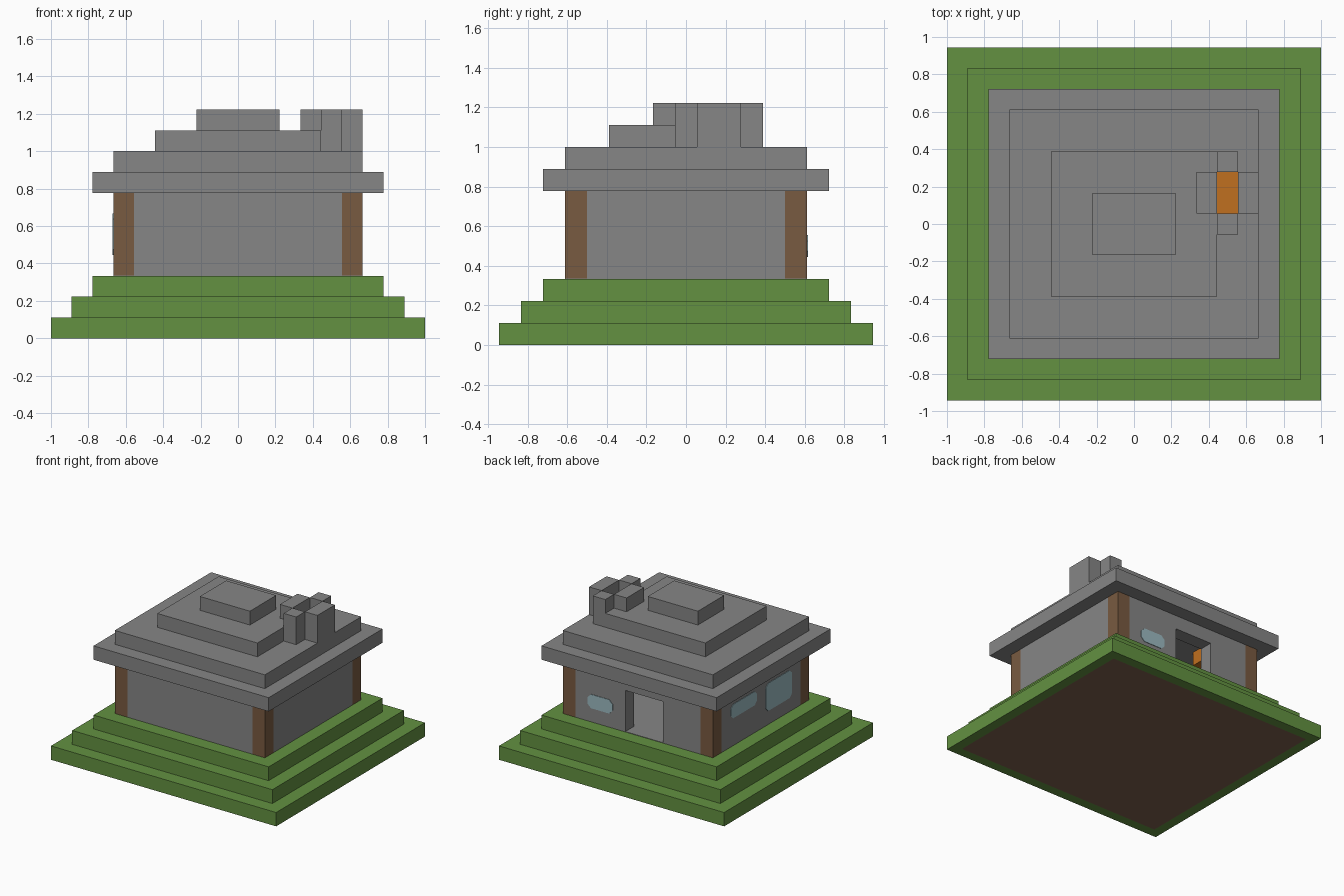
import bpy, bmesh
from mathutils import Vector

U = 1 / 9  # size of one building block

if "Cube" in bpy.data.objects:
    bpy.data.objects.remove(bpy.data.objects["Cube"])


def material(name, *rgb):
    m = bpy.data.materials.new(name)
    m.use_nodes = True
    m.diffuse_color = (*rgb, 1)
    m.node_tree.nodes["Principled BSDF"].inputs["Base Color"].default_value = (*rgb, 1)
    return m


stone = material("stone grey", .238, .238, .238)
grass = material("grass green", .125, .283, .053)
wood = material("wood brown", .19, .103, .052)
dirt = material("dirt brown", .21, .12, .075)
glass = material("pale blue glass", .33, .49, .53)
fire = material("fire orange", .527, .162, .014)


def make(name, bm, *mats):
    bmesh.ops.recalc_face_normals(bm, faces=bm.faces)
    mesh = bpy.data.meshes.new(name)
    bm.to_mesh(mesh)
    bm.free()
    for m in mats:
        mesh.materials.append(m)
    ob = bpy.data.objects.new(name, mesh)
    bpy.context.scene.collection.objects.link(ob)
    return ob


def box(name, mat, x, y, z):
    """Box from (low, high) block ranges on each axis."""
    bm = bmesh.new()
    bmesh.ops.create_cube(bm, size=1)
    for v in bm.verts:
        v.co = Vector([U * ((a + b) / 2 + c * (b - a))
                       for (a, b), c in zip((x, y, z), v.co)])
    return make(name, bm, mat)


def slab(name, mat, hx, hy, z):
    return box(name, mat, (-hx, hx), (-hy, hy), (z, z + 1))


# Stepped grass mound, with a dirt patch set into its underside
mound = [slab(f"mound_step_{i + 1}", grass, 9 - i, 8.5 - i, i) for i in range(3)]
bm = bmesh.new()
bm.from_mesh(mound[0].data)
bm.faces.ensure_lookup_table()
under = min(bm.faces, key=lambda f: f.calc_center_median().z)
bmesh.ops.inset_region(bm, faces=[under], thickness=U)
under.material_index = 1
mound[0].data.materials.append(dirt)
bm.to_mesh(mound[0].data)
bm.free()

# Stone floor
box("floor", stone, (-6, 6), (-5.5, 5.5), (2.9, 3.03))

# Corner posts
for sx, side in ((-1, "right"), (1, "left")):
    for sy, end in ((-1, "front"), (1, "back")):
        box(f"{end}_{side}_post", wood, sorted((5 * sx, 6 * sx)),
            sorted((4.5 * sy, 5.5 * sy)), (3, 7))

# Walls, the back one split around the doorway
full, back = (3, 7), (4.5, 5.5)
box("front_wall", stone, (-5, 5), (-5.5, -4.5), full)
box("left_wall", stone, (5, 6), (-4.5, 4.5), full)
box("right_wall", stone, (-6, -5), (-4.5, 4.5), full)
box("back_wall_left", stone, (1, 5), back, full)
box("back_wall_right", stone, (-5, -2), back, full)
box("door_lintel", stone, (-2, 1), back, (6, 7))

# Stepped roof
roof = [slab(f"roof_step_{i + 1}", stone, hx, hx - .5, 7 + i)
        for i, hx in enumerate((7, 6, 4, 2))]

# Smoke shaft through the two lowest roof steps
shaft = box("shaft_cutter", stone, (4, 5), (.5, 2.5), (6, 12))
shaft.hide_render = True
for ob in roof[:2]:
    mod = ob.modifiers.new("shaft", "BOOLEAN")
    mod.operation, mod.solver, mod.object = "DIFFERENCE", "EXACT", shaft
    bpy.context.view_layer.objects.active = ob
    bpy.ops.object.modifier_apply(modifier=mod.name)
bpy.data.objects.remove(shaft)

# Chimney ring around the shaft
top = (9, 11)
box("chimney_right", stone, (3, 4), (.5, 2.5), top)
box("chimney_left", stone, (5, 6), (.5, 2.5), top)
box("chimney_front", stone, (4, 5), (-.5, .5), top)
box("chimney_back", stone, (4, 5), (2.5, 3.5), top)

# Hearth fire below the chimney and a lamp under the ceiling
box("hearth_fire", fire, (4, 5), (.5, 2.5), (3, 4))
box("ceiling_lamp", fire, (-4, -3), (2.5, 3.5), (6, 7))


def pane(name, across, up, centre, w, h):
    """Thin glass plate with clipped corners; sizes in blocks."""
    bm, c = bmesh.new(), .27
    a, b = w / 2, h / 2
    quarter = [(a, b - c), (a - c, b)]
    ring = quarter + [(-s, t) for s, t in quarter[::-1]]
    ring += [(-s, -t) for s, t in ring]
    normal = across.cross(up)
    verts = [bm.verts.new(U * (centre + across * s + up * t) - normal * .004)
             for s, t in ring]
    face = bm.faces.new(verts)
    new = bmesh.ops.extrude_face_region(bm, geom=[face])["geom"]
    bmesh.ops.translate(bm, vec=normal * .008,
                        verts=[g for g in new if isinstance(g, bmesh.types.BMVert)])
    make(name, bm, glass)


# Windows, seen both outside and inside
X, Y, Z = Vector((1, 0, 0)), Vector((0, 1, 0)), Vector((0, 0, 1))
for k, face in enumerate(("outer", "inner")):
    pane(f"back_window_{face}", X, Z, Vector((3, 5.5 - k, 4.5)), 2, 1)
    pane(f"side_window_small_{face}", Y, Z, Vector((k - 6, 2, 5.5)), 3, 1)
    pane(f"side_window_large_{face}", Y, Z, Vector((k - 6, -2, 5)), 3, 2)
